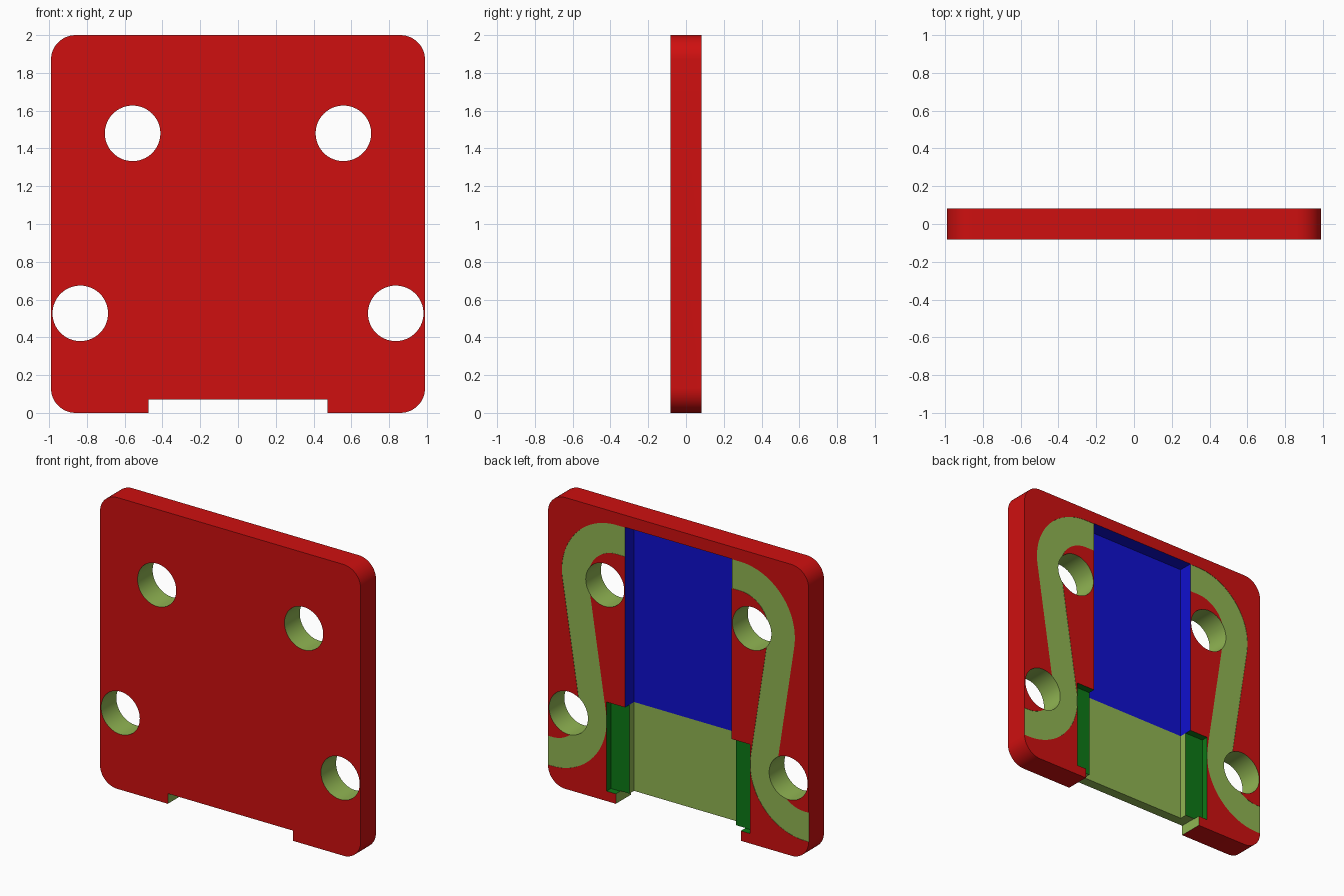
import bpy, bmesh, math
from mathutils import Vector

if "Cube" in bpy.data.objects:
    bpy.data.objects.remove(bpy.data.objects["Cube"])

# Flat colours (linear)
COLOURS = {
    "red": (0.62, 0.005, 0.005, 1),
    "olive_green": (0.28, 0.46, 0.085, 1),
    "blue": (0.005, 0.005, 0.62, 1),
    "dark_green": (0.004, 0.19, 0.008, 1),
}
MATS = []
for name, rgba in COLOURS.items():
    m = bpy.data.materials.new(name)
    m.diffuse_color = rgba
    m.use_nodes = True
    m.node_tree.nodes["Principled BSDF"].inputs["Base Color"].default_value = m.diffuse_color
    MATS.append(m)
RED, OLIVE, BLUE, GREEN = range(4)

HALF_W, HEIGHT, HALF_T = 0.99, 2.0, 0.083


def prism(name, outline, y0, y1, mat):
    """Extrude an (x, z) outline from y0 to y1."""
    bm = bmesh.new()
    face = bm.faces.new([bm.verts.new((x, y0, z)) for x, z in outline])
    new = bmesh.ops.extrude_face_region(bm, geom=[face])["geom"]
    bmesh.ops.translate(bm, vec=(0, y1 - y0, 0),
                        verts=[v for v in new if isinstance(v, bmesh.types.BMVert)])
    bmesh.ops.recalc_face_normals(bm, faces=bm.faces)
    for f in bm.faces:
        f.material_index = mat
    me = bpy.data.meshes.new(name)
    bm.to_mesh(me)
    bm.free()
    for m in MATS:
        me.materials.append(m)
    ob = bpy.data.objects.new(name, me)
    bpy.context.collection.objects.link(ob)
    return ob


def rect(x, z0, z1):
    return [(-x, z0), (x, z0), (x, z1), (-x, z1)]


def arc(cx, cz, r, a0, a1, n):
    return [(cx + r * math.cos(a0 + (a1 - a0) * i / n),
             cz + r * math.sin(a0 + (a1 - a0) * i / n)) for i in range(n + 1)]


def cut(target, cutter):
    """Subtract the cutter, keeping its colours on the new faces."""
    mod = target.modifiers.new("cut", "BOOLEAN")
    mod.operation, mod.solver, mod.object = "DIFFERENCE", "EXACT", cutter
    mod.material_mode = "TRANSFER"
    bpy.context.view_layer.objects.active = target
    bpy.ops.object.modifier_apply(modifier=mod.name)
    bpy.data.objects.remove(cutter)


def track_outline(side):
    """S-shaped band: two opposite arcs joined by their crossing tangent."""
    top, low = Vector((0.47, 1.50)), Vector((0.96, 0.545))
    r, w = 0.315, 0.10
    d = low - top
    a = math.atan2(d.y, d.x) + math.acos(2 * r / d.length)
    n = 28
    outer = [(0.38, top.y + r + w)] + arc(*top, r + w, math.pi / 2, a, n)
    outer += arc(*low, r - w, a + math.pi, 1.5 * math.pi, n) + [(1.05, low.y - r + w)]
    inner = [(0.38, top.y + r - w)] + arc(*top, r - w, math.pi / 2, a, n)
    inner += arc(*low, r + w, a + math.pi, 1.5 * math.pi, n) + [(1.05, low.y - r - w)]
    return [(side * x, z) for x, z in outer + inner[::-1]]


# Plate with rounded corners
R = 0.13
outline = []
for i, (sx, z) in enumerate([(1, HEIGHT - R), (-1, HEIGHT - R), (-1, R), (1, R)]):
    outline += arc(sx * (HALF_W - R), z, R, i * math.pi / 2, (i + 1) * math.pi / 2, 12)
plate = prism("back_plate", outline, -HALF_T, HALF_T, RED)

# Curved tracks inlaid in the back
for side in (-1, 1):
    cut(plate, prism("track_cutter", track_outline(side), HALF_T - 0.002, 0.2, OLIVE))

# Wide side ledges of the lower pocket
cut(plate, prism("ledge_cutter", rect(0.545, 0.068, 0.68), 0.035, 0.2, GREEN))

# Deep centre pocket, blue above and olive below
pocket = prism("pocket_cutter", rect(0.405, -0.1, 1.917), -0.015, 0.2, BLUE)
bm = bmesh.new()
bm.from_mesh(pocket.data)
bmesh.ops.bisect_plane(bm, geom=bm.verts[:] + bm.edges[:] + bm.faces[:],
                       plane_co=(0, 0, 0.68), plane_no=(0, 0, 1))
for f in bm.faces:
    f.material_index = BLUE if f.calc_center_median().z > 0.68 else OLIVE
bm.to_mesh(pocket.data)
bm.free()
cut(plate, pocket)

# Bottom notch
cut(plate, prism("notch_cutter", rect(0.475, -0.1, 0.07), -0.2, 0.2, OLIVE))

# Four through holes
for side in (-1, 1):
    for x, z in ((0.558, 1.48), (0.835, 0.527)):
        circle = arc(side * x, z, 0.147, 0, 2 * math.pi, 64)[:-1]
        cut(plate, prism("hole_cutter", circle, -0.2, 0.2, OLIVE))

# Smooth rounded walls, crisp edges
bpy.ops.object.select_all(action="DESELECT")
plate.select_set(True)
bpy.context.view_layer.objects.active = plate
bpy.ops.object.shade_smooth_by_angle(angle=math.radians(30))
